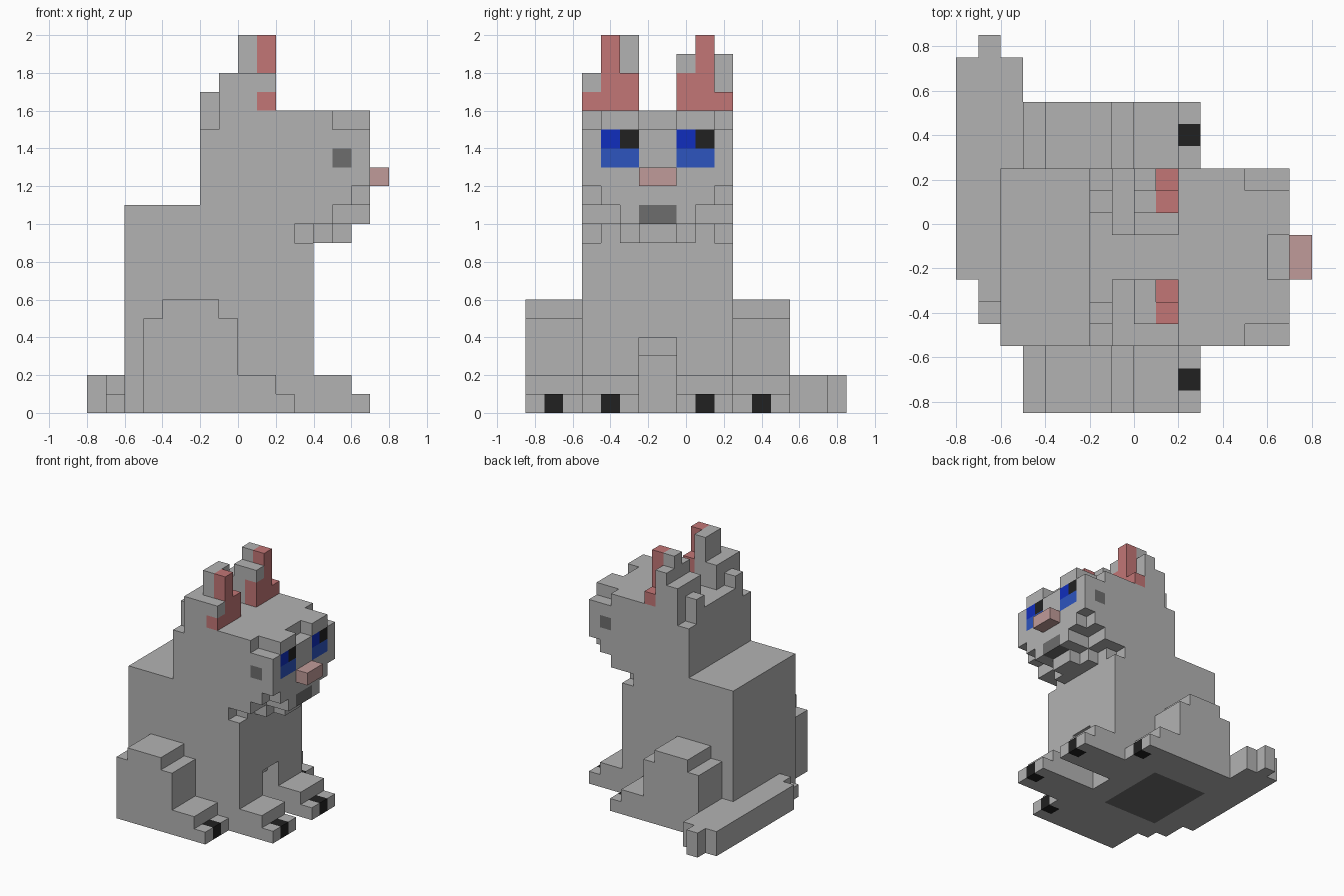
import bpy, bmesh, math
from mathutils import Vector

if "Cube" in bpy.data.objects:
    bpy.data.objects.remove(bpy.data.objects["Cube"], do_unlink=True)

CELL = 0.1      # edge length of one block
MID_Y = -0.15   # symmetry plane of the animal

COLOURS = {
    "fur_grey": (0.45, 0.45, 0.45),
    "dark_grey": (0.155, 0.155, 0.155),
    "claw_black": (0.015, 0.015, 0.015),
    "ear_pink": (0.54, 0.18, 0.18),
    "nose_pink": (0.53, 0.33, 0.32),
    "eye_blue": (0.026, 0.09, 0.52),
    "eye_deep_blue": (0.005, 0.027, 0.51),
}
MATS = {}
for label, rgb in COLOURS.items():
    m = bpy.data.materials.new(label)
    m.use_nodes = True
    m.diffuse_color = (*rgb, 1)
    m.node_tree.nodes["Principled BSDF"].inputs["Base Color"].default_value = (*rgb, 1)
    MATS[label] = m


def cells(box):
    """All block cells in a box (x0, x1, y0, y1, z0, z1), y counted from the symmetry plane."""
    x0, x1, y0, y1, z0, z1 = box
    return [(x, y, z) for x in range(x0, x1) for y in range(y0, y1) for z in range(z0, z1)]


def flip(box):
    x0, x1, y0, y1, z0, z1 = box
    return (x0, x1, -y1, -y0, z0, z1)


def both(*boxes):
    return list(boxes) + [flip(b) for b in boxes]


def part(name, add, carve=(), paint=(), base="fur_grey"):
    """Fill boxes with blocks, carve some away, paint some, and skin the outside."""
    grid = {}
    for b in add:
        grid.update((c, base) for c in cells(b))
    for b in carve:
        for c in cells(b):
            grid.pop(c, None)
    for colour, boxes in paint:
        for b in boxes:
            grid.update((c, colour) for c in cells(b) if c in grid)

    used = sorted(set(grid.values()))
    bm = bmesh.new()
    verts = {}

    def vert(p):
        if p not in verts:
            verts[p] = bm.verts.new((p[0] * CELL, p[1] * CELL + MID_Y, p[2] * CELL))
        return verts[p]

    for c, colour in grid.items():
        for axis in range(3):
            u, v = (axis + 1) % 3, (axis + 2) % 3
            for side in (0, 1):
                near = list(c)
                near[axis] += 1 if side else -1
                if tuple(near) in grid:
                    continue
                ring = []
                for du, dv in ((0, 0), (1, 0), (1, 1), (0, 1)):
                    p = list(c)
                    p[axis] += side
                    p[u] += du
                    p[v] += dv
                    ring.append(vert(tuple(p)))
                face = bm.faces.new(ring if side else ring[::-1])
                face.material_index = used.index(colour)
    # join coplanar squares of one colour
    bmesh.ops.dissolve_limit(bm, angle_limit=math.radians(1), verts=bm.verts[:],
                             edges=bm.edges[:], delimit={'MATERIAL'})
    mesh = bpy.data.meshes.new(name)
    bm.to_mesh(mesh)
    bm.free()
    for colour in used:
        mesh.materials.append(MATS[colour])
    obj = bpy.data.objects.new(name, mesh)
    bpy.context.collection.objects.link(obj)
    return obj


# torso with the gap between the front legs and the notched throat
part("body", [(-6, 4, -4, 4, 0, 11)],
     carve=[(2, 4, -1, 1, 0, 3), (3, 4, -1, 1, 3, 4)] + both((3, 4, 3, 4, 9, 10)),
     paint=[("dark_grey", [(-5, 0, -2, 4, 0, 1)])])

# head with stepped jaw, chin, brow notches, face colours
part("head",
     [(-2, 7, -4, 4, 11, 16), (4, 7, -4, 4, 10, 11), (4, 6, -1, 1, 9, 10)]
     + both((4, 5, 1, 2, 9, 10), (-2, -1, 2, 3, 16, 17)),
     carve=[(6, 7, -1, 1, 15, 16)]
     + both((5, 7, 3, 4, 15, 16), (6, 7, 3, 4, 11, 12),
            (5, 7, 2, 4, 10, 11), (-2, -1, 3, 4, 15, 16)),
     paint=[("dark_grey", [(6, 7, -1, 1, 10, 11)] + both((5, 6, 3, 4, 13, 14))),
            ("eye_blue", both((6, 7, 1, 3, 13, 14))),
            ("eye_deep_blue", [(6, 7, -3, -2, 14, 15), (6, 7, 1, 2, 14, 15)]),
            ("claw_black", [(6, 7, -2, -1, 14, 15), (6, 7, 2, 3, 14, 15)])])

part("nose", [(7, 8, -1, 1, 12, 13)], base="nose_pink")

# ears, slightly different from each other
part("ear_near",
     [(-1, 2, -4, -1, 16, 18), (0, 1, -3, -1, 18, 20), (1, 2, -3, -2, 18, 20)],
     paint=[("ear_pink", [(1, 2, -3, -2, 16, 20), (1, 2, -2, -1, 16, 18),
                          (1, 2, -4, -3, 16, 17)])])
part("ear_far",
     [(-1, 1, 1, 4, 16, 18), (0, 1, 1, 4, 18, 19), (0, 2, 2, 3, 16, 20),
      (1, 2, 1, 2, 16, 19), (1, 2, 3, 4, 16, 17)],
     paint=[("ear_pink", [(1, 2, 2, 3, 16, 20), (1, 2, 1, 2, 16, 18),
                          (1, 2, 3, 4, 16, 17)])])

# paws and haunches on both sides
for side, turn in (("far", lambda b: b), ("near", flip)):
    part("front_paw_" + side,
         [turn(b) for b in ((4, 6, 1, 4, 0, 2), (6, 7, 1, 4, 0, 1))],
         paint=[("claw_black", [turn((6, 7, 2, 3, 0, 1))])])
    part("hind_leg_" + side,
         [turn(b) for b in ((-5, 0, 4, 7, 0, 5), (-4, -1, 4, 7, 5, 6),
                            (0, 2, 4, 7, 0, 2), (2, 3, 4, 7, 0, 1))],
         paint=[("claw_black", [turn((2, 3, 5, 6, 0, 1))])])

# tail lying across the back
part("tail", [(-8, -6, -1, 9, 0, 2), (-6, -5, 4, 9, 0, 2), (-7, -6, 9, 10, 0, 2),
              (-7, -6, -2, -1, 0, 2), (-7, -6, -3, -2, 0, 1)])
